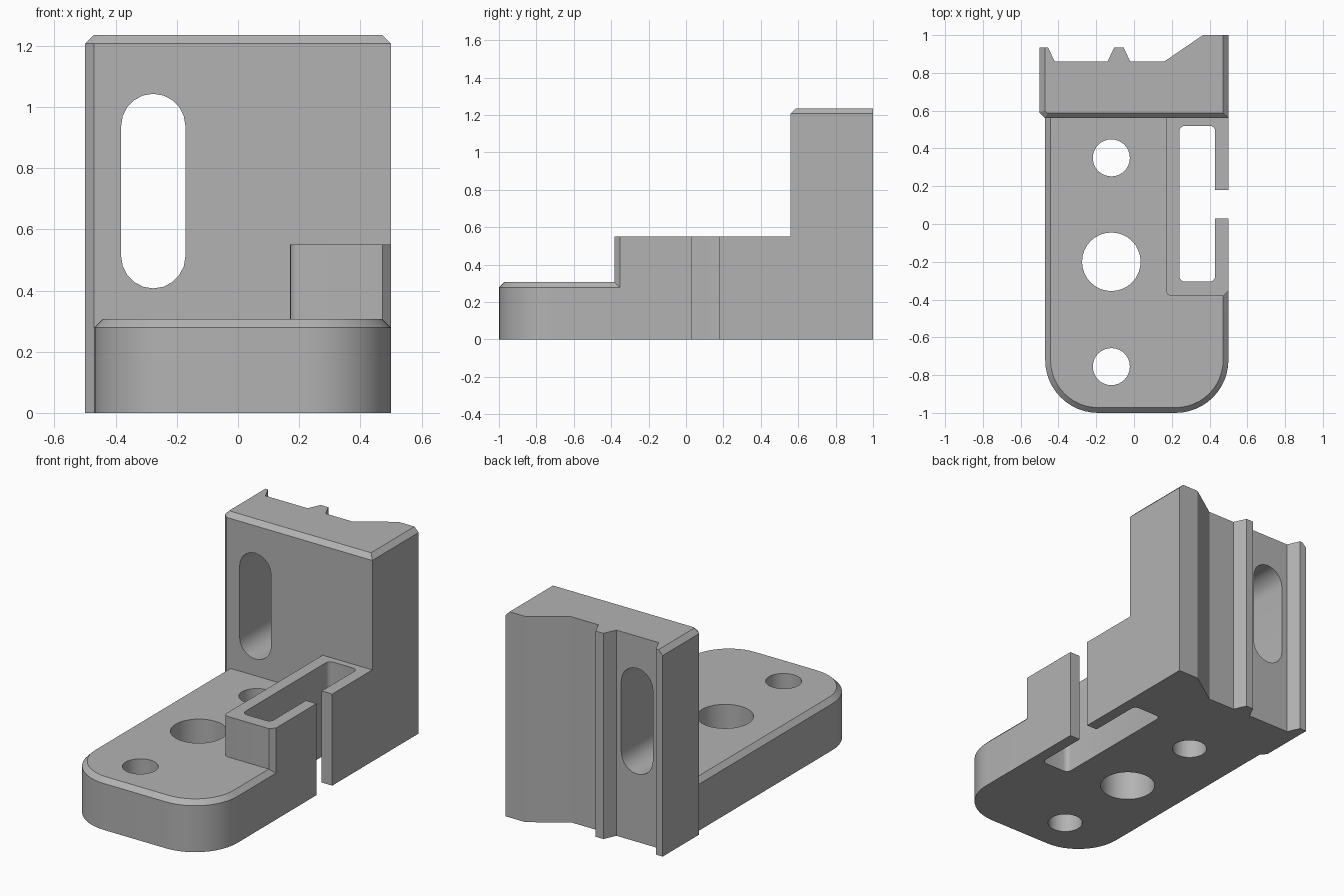
import bpy, bmesh
from math import sin, cos, pi, radians
from mathutils import Matrix

cube = bpy.data.objects.get("Cube")
if cube:
    bpy.data.objects.remove(cube, do_unlink=True)

grey = bpy.data.materials.new("plain grey")
grey.use_nodes = True
grey.diffuse_color = (0.45, 0.45, 0.45, 1)
grey.node_tree.nodes["Principled BSDF"].inputs["Base Color"].default_value = (0.45, 0.45, 0.45, 1)

CHAMFER = 0.028


def arc(cx, cy, r, start, end, steps):
    """Points along a circular arc, angles in degrees."""
    return [(cx + r * cos(radians(start + (end - start) * i / steps)),
             cy + r * sin(radians(start + (end - start) * i / steps)))
            for i in range(steps + 1)]


def rounded_rect(x0, x1, y0, y1, r, steps):
    return (arc(x1 - r, y1 - r, r, 0, 90, steps) + arc(x0 + r, y1 - r, r, 90, 180, steps)
            + arc(x0 + r, y0 + r, r, 180, 270, steps) + arc(x1 - r, y0 + r, r, 270, 360, steps))


def prism(name, outline, z0, z1, chamfer_rule=None):
    """Extrude an outline upwards, chamfering the top edges chosen by the rule."""
    bm = bmesh.new()
    face = bm.faces.new([bm.verts.new((x, y, z0)) for x, y in outline])
    ext = bmesh.ops.extrude_face_region(bm, geom=[face])
    for v in ext["geom"]:
        if isinstance(v, bmesh.types.BMVert):
            v.co.z = z1
    bmesh.ops.recalc_face_normals(bm, faces=bm.faces)
    if chamfer_rule:
        edges = [e for e in bm.edges
                 if min(v.co.z for v in e.verts) > z1 - 1e-4
                 and chamfer_rule((e.verts[0].co + e.verts[1].co) / 2)]
        bmesh.ops.bevel(bm, geom=edges, offset=CHAMFER, offset_type='OFFSET',
                        segments=1, profile=0.5, affect='EDGES')
    mesh = bpy.data.meshes.new(name)
    bm.to_mesh(mesh)
    bm.free()
    mesh.materials.append(grey)
    obj = bpy.data.objects.new(name, mesh)
    bpy.context.collection.objects.link(obj)
    return obj


def combine(target, other, operation):
    mod = target.modifiers.new(other.name, 'BOOLEAN')
    mod.operation, mod.solver, mod.object = operation, 'EXACT', other
    bpy.context.view_layer.objects.active = target
    bpy.ops.object.modifier_apply(modifier=mod.name)
    bpy.data.objects.remove(other, do_unlink=True)


# Foot plate with two round front corners and a chamfered rim
foot = ([(0.5, 0.7), (-0.47, 0.7)] + arc(-0.19, -0.72, 0.28, 180, 270, 12)
        + arc(0.22, -0.72, 0.28, 270, 360, 12))
bracket = prism("bracket", foot, 0, 0.307, lambda m: m.y < 0.69)

# Upright wall with ridges on the back
wall_outline = [(-0.47, 0.56), (0.5, 0.56), (0.5, 1), (0.365, 1), (0.16, 0.86),
                (-0.02, 0.86), (-0.055, 0.935), (-0.105, 0.935), (-0.14, 0.86),
                (-0.42, 0.86), (-0.455, 0.935), (-0.5, 0.935), (-0.5, 0.59)]
wall = prism("wall", wall_outline, 0, 1.235, lambda m: m.y < 0.6 or abs(m.x) > 0.49)

# Nut pocket block beside the wall
pocket_block = prism("pocket_block",
                     [(0.5, 0.7), (0.17, 0.7)] + arc(0.2, -0.352, 0.03, 180, 270, 4)
                     + [(0.472, -0.382), (0.5, -0.354)], 0, 0.55)
combine(bracket, wall, 'UNION')
combine(bracket, pocket_block, 'UNION')

# Pocket and its side opening
combine(bracket, prism("pocket", rounded_rect(0.24, 0.43, -0.305, 0.52, 0.03, 4), -0.1, 0.7), 'DIFFERENCE')
combine(bracket, prism("side_gap", [(0.4, 0.03), (0.6, 0.03), (0.6, 0.18), (0.4, 0.18)], -0.1, 0.7), 'DIFFERENCE')

# Holes through the foot
for y, r in ((0.35, 0.098), (-0.2, 0.155), (-0.755, 0.098)):
    combine(bracket, prism("hole", arc(-0.12, y, r, 0, 360, 32)[:-1], -0.1, 0.5), 'DIFFERENCE')

# Long slot through the wall
slot_outline = arc(-0.277, 0.938, 0.105, 0, 180, 10) + arc(-0.277, 0.512, 0.105, 180, 360, 10)
slot = prism("slot", slot_outline, -1.2, -0.4)
slot.data.transform(Matrix.Rotation(pi / 2, 4, 'X'))
combine(bracket, slot, 'DIFFERENCE')

bpy.ops.object.select_all(action='DESELECT')
bracket.select_set(True)
bpy.context.view_layer.objects.active = bracket
bpy.ops.object.shade_smooth_by_angle(angle=radians(25))
